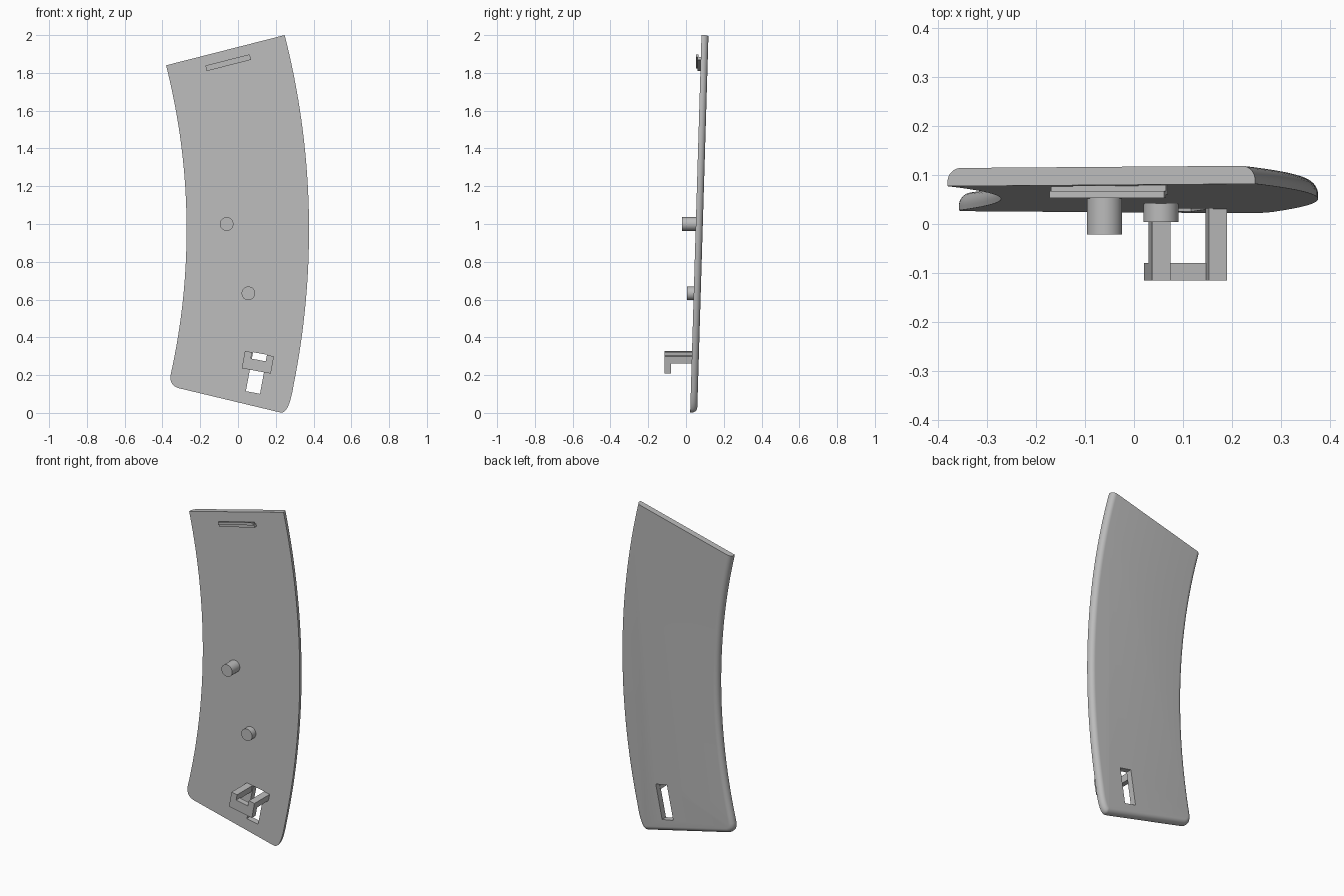
import bpy, bmesh, math
from mathutils import Vector

if "Cube" in bpy.data.objects:
    bpy.data.objects.remove(bpy.data.objects["Cube"])

grey = bpy.data.materials.new("plain grey")
grey.diffuse_color = (0.5, 0.5, 0.5, 1)
grey.use_nodes = True
grey.node_tree.nodes["Principled BSDF"].inputs["Base Color"].default_value = grey.diffuse_color


def front_y(z):
    """Front surface of the slightly leaning panel."""
    return 0.022 + 0.03 * z


def finish(name, bm):
    bmesh.ops.recalc_face_normals(bm, faces=bm.faces)
    me = bpy.data.meshes.new(name)
    bm.to_mesh(me)
    bm.free()
    me.materials.append(grey)
    ob = bpy.data.objects.new(name, me)
    bpy.context.collection.objects.link(ob)
    return ob


def smooth(ob, angle=35):
    bpy.ops.object.select_all(action='DESELECT')
    ob.select_set(True)
    bpy.context.view_layer.objects.active = ob
    bpy.ops.object.shade_smooth_by_angle(angle=math.radians(angle))


def box(name, origin, angle, u, v, y):
    """Box in a frame turned in the xz plane: u along, v upwards, y depth."""
    c, s = math.cos(angle), math.sin(angle)
    bm = bmesh.new()
    bmesh.ops.create_cube(bm, size=1)
    for vert in bm.verts:
        i, j, k = (0 if a < 0 else 1 for a in vert.co)
        vert.co = (origin[0] + c * u[i] - s * v[k], y[j],
                   origin[1] + s * u[i] + c * v[k])
    return finish(name, bm)


def bezier(a, b, c, n=10):
    return [Vector(a) * (1 - t) ** 2 + Vector(b) * 2 * t * (1 - t) + Vector(c) * t * t
            for t in (i / n for i in range(n + 1))]


def arc(radius, z0, z1, n=32):
    """Side curve; both sides share one centre."""
    a0, a1 = (math.asin((z - 0.97) / radius) for z in (z0, z1))
    return [Vector((-3.804 + radius * math.cos(a), 0.97 + radius * math.sin(a)))
            for a in (a0 + (a1 - a0) * i / n for i in range(n + 1))]


# Panel outline, counter-clockwise from the lower right corner
right = arc(4.18, 0.15, 2.0)
left = arc(3.532, 1.84, 0.2)
outline = (bezier((0.225, 0.002), (0.27, -0.007), right[0])[:-1] + right + left
           + bezier(left[-1], (-0.364, 0.143), (-0.31, 0.13))[1:])
top_edge = 10 + len(right) - 1


def inset(points, d):
    """Mitred inset that leaves the cut top edge in place."""
    n, lines, out = len(points), [], []
    for i in range(n):
        t = (points[(i + 1) % n] - points[i]).normalized()
        normal = Vector((-t.y, t.x))
        lines.append((normal, normal.dot(points[i]) + (0 if i == top_edge else d)))
    for i in range(n):
        (n1, c1), (n2, c2) = lines[i - 1], lines[i]
        det = n1.x * n2.y - n1.y * n2.x
        if abs(det) < 1e-5:
            out.append(points[i] + n2 * d)
        else:
            out.append(Vector(((c1 * n2.y - c2 * n1.y) / det,
                               (n1.x * c2 - n2.x * c1) / det)))
    return out


# Curved panel with a rounded back rim
R, WALL = 0.028, 0.009
levels = [(0, 0)] + [(R * (1 - math.cos(a)), WALL + R * math.sin(a))
                     for a in (math.pi / 2 * i / 8 for i in range(9))]
bm = bmesh.new()
loops = [[bm.verts.new((p.x, front_y(p.y) + depth, p.y)) for p in inset(outline, d)]
         for d, depth in levels]
for a, b in zip(loops, loops[1:]):
    for i in range(len(a)):
        j = (i + 1) % len(a)
        bm.faces.new((a[i], a[j], b[j], b[i]))
bm.faces.new(loops[0])
bm.faces.new(loops[-1])
panel = finish("curved_panel", bm)

# Slot through the panel below the clip
TILT = math.radians(-10.5)
cutter = box("slot_cutter", (0.079, 0.108), TILT, (-0.038, 0.038), (0, 0.21), (-0.2, 0.3))
cutter.hide_render = True
mod = panel.modifiers.new("slot", 'BOOLEAN')
mod.operation, mod.solver, mod.object = 'DIFFERENCE', 'EXACT', cutter
bpy.context.view_layer.objects.active = panel
bpy.ops.object.modifier_apply(modifier=mod.name)
bpy.data.objects.remove(cutter)
smooth(panel)

# Clip: two arms and a hanging front bar
corner = (0.037, 0.328)
for name, u in (("left", (0, 0.038)), ("right", (0.118, 0.156))):
    box("clip_arm_" + name, corner, TILT, u, (-0.04, 0), (-0.115, 0.036))
box("clip_front_bar", corner, TILT, (0, 0.156), (-0.093, -0.034), (-0.115, -0.08))

# Round pegs
for name, x, z, tip in (("upper_peg", -0.06, 1.0, -0.021), ("lower_peg", 0.055, 0.633, 0.004)):
    end = front_y(z) + 0.01
    bm = bmesh.new()
    bmesh.ops.create_cone(bm, cap_ends=True, segments=40, radius1=0.036, radius2=0.036,
                          depth=end - tip)
    for vert in bm.verts:
        vert.co = (x + vert.co.x, (tip + end) / 2 + vert.co.z, z + vert.co.y)
    smooth(finish(name, bm))

# Hooked ridge near the top
TOP = math.radians(14.3)
box("ridge_web", (-0.052, 1.854), TOP, (-0.121, 0.121), (-0.015, 0.001), (0.06, 0.084))
box("ridge_lip", (-0.052, 1.854), TOP, (-0.121, 0.121), (0, 0.015), (0.053, 0.067))
